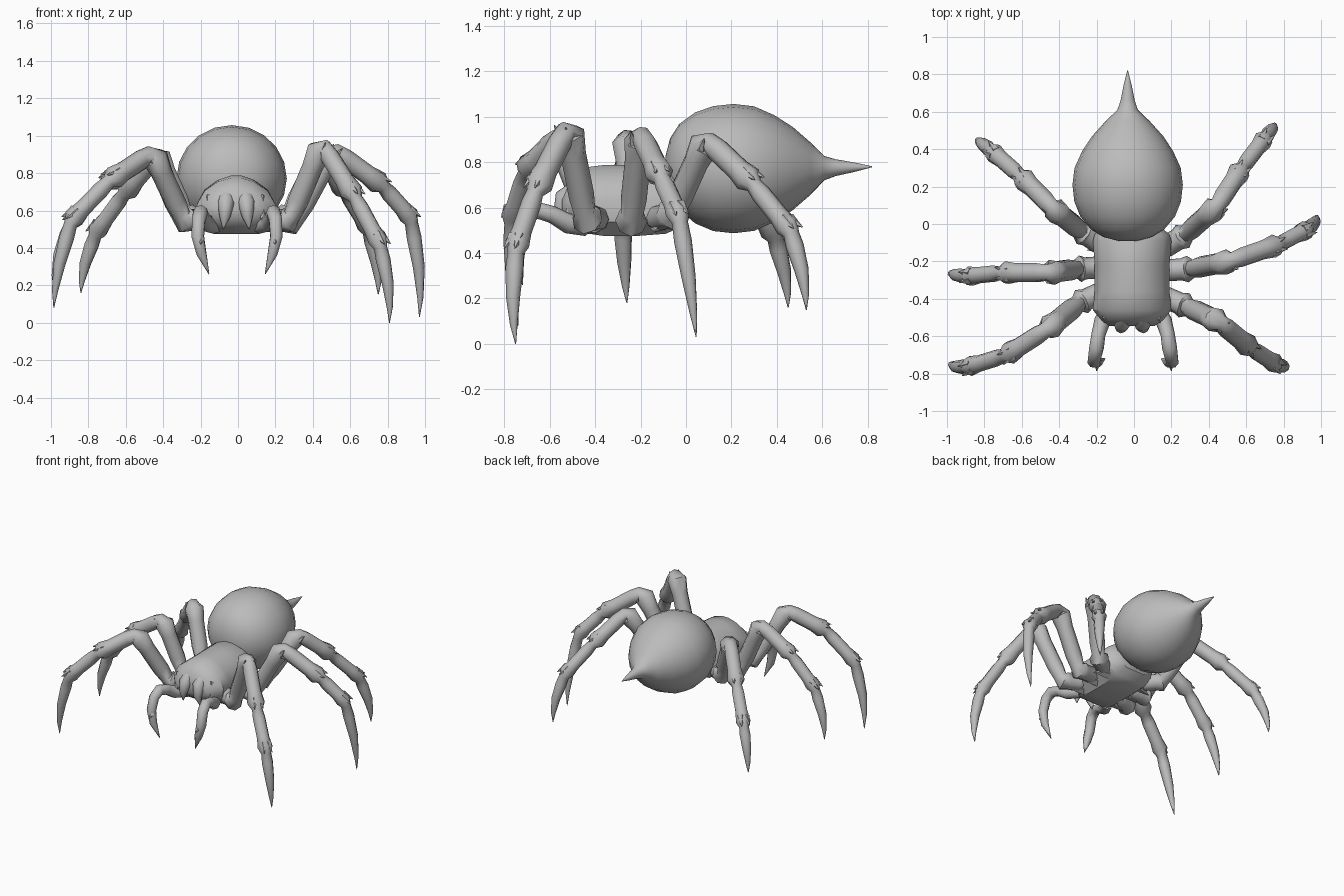
import bpy, bmesh, math
from mathutils import Vector

old = bpy.data.objects.get("Cube")
if old:
    bpy.data.objects.remove(old, do_unlink=True)

grey = bpy.data.materials.new("chitin grey")
grey.use_nodes = True
COLOUR = (0.5, 0.5, 0.5, 1)
grey.diffuse_color = COLOUR
grey.node_tree.nodes["Principled BSDF"].inputs["Base Color"].default_value = COLOUR


def bridge(bm, rings):
    """Skin a list of point rings and cap both ends."""
    loops = [[bm.verts.new(p) for p in ring] for ring in rings]
    n = len(loops[0])
    for a, b in zip(loops, loops[1:]):
        for i in range(n):
            j = (i + 1) % n
            bm.faces.new((a[i], a[j], b[j], b[i]))
    bm.faces.new(loops[0][::-1])
    bm.faces.new(loops[-1])


def finish(name, bm, angle=55):
    bmesh.ops.recalc_face_normals(bm, faces=bm.faces)
    mesh = bpy.data.meshes.new(name)
    bm.to_mesh(mesh)
    bm.free()
    mesh.materials.append(grey)
    ob = bpy.data.objects.new(name, mesh)
    bpy.context.collection.objects.link(ob)
    bpy.ops.object.select_all(action='DESELECT')
    ob.select_set(True)
    bpy.context.view_layer.objects.active = ob
    bpy.ops.object.shade_smooth_by_angle(angle=math.radians(angle))


def tube(bm, stations, sides=8):
    """Round tube through (point, radius) stations, mitred at the bends."""
    pts = [Vector(p) for p, r in stations]
    rings, u = [], None
    for i, (p, r) in enumerate(stations):
        d = (pts[min(i + 1, len(pts) - 1)] - pts[max(i - 1, 0)]).normalized()
        u = d.orthogonal() if u is None else u - d * u.dot(d)
        u.normalize()
        v = d.cross(u)
        turn = [2 * math.pi * k / sides for k in range(sides)]
        rings.append([pts[i] + r * (math.cos(t) * u + math.sin(t) * v) for t in turn])
    bridge(bm, rings)


def spur(bm, base, tip, r):
    tube(bm, [(base, r), (tip, 0.002)], 5)


def leg(name, joints):
    """Segments that swell towards a flared, spurred joint, ending in a claw."""
    bm = bmesh.new()
    pts = [Vector(p) for p in joints]
    radii = [0.062, 0.060, 0.055, 0.047]
    stations = []
    for a, b, r in zip(pts, pts[1:], radii):
        for t, k in ((0.06, 0.8), (0.25, 0.95), (0.7, 0.95), (0.92, 1.15)):
            stations.append((a.lerp(b, t), r * k))
    # curved claw
    a, b = pts[-2], pts[-1]
    side = Vector((a.x, a.y + 0.2, 0)).normalized()
    for t, r, bow in ((0.05, 0.036, 0), (0.2, 0.040, .008), (0.5, 0.032, .02),
                      (0.8, 0.017, .014), (1, 0.002, 0)):
        stations.append((a.lerp(b, t) + side * bow, r))
    tube(bm, stations)
    # spurs on the outer face of each joint
    for i in (2, 3, 4):
        d = (pts[i] - pts[i - 1]).normalized()
        out = Vector((pts[i].x, pts[i].y + 0.2, 0)).normalized() * 0.6 + Vector((0, 0, 0.5))
        out = (out - d * out.dot(d)).normalized()
        r = radii[i - 1]
        for lean in (-0.7, 0.7):
            o = (out + d.cross(out) * lean).normalized()
            base = pts[i] - d * 0.05 + o * r * 0.6
            spur(bm, base, base + d * 0.075 + o * 0.022, 0.028)
    finish(name, bm)


leg("front_left_leg", [(.14, -.38, .55), (.28, -.44, .55), (.45, -.52, .955),
                       (.62, -.66, .68), (.76, -.75, .42), (.81, -.75, 0)])
leg("middle_left_leg", [(.14, -.25, .55), (.3, -.24, .54), (.51, -.2, .925),
                        (.77, -.11, .735), (.925, -.03, .56), (.97, .045, .03)])
leg("back_left_leg", [(.14, -.14, .55), (.27, -.06, .57), (.44, .09, .9),
                      (.57, .29, .71), (.7, .46, .5), (.75, .53, .15)])
leg("front_right_leg", [(-.16, -.36, .55), (-.29, -.42, .55), (-.46, -.56, .91),
                        (-.68, -.7, .765), (-.89, -.765, .55), (-.985, -.74, .08)])
leg("middle_right_leg", [(-.16, -.23, .55), (-.3, -.24, .55), (-.45, -.26, .91),
                         (-.7, -.26, .75), (-.89, -.28, .54), (-.985, -.26, .18)])
leg("back_right_leg", [(-.16, -.12, .55), (-.28, -.04, .57), (-.43, .08, .9),
                       (-.6, .25, .7), (-.76, .39, .48), (-.84, .45, .16)])

# Abdomen: egg drawn out into a tail spike (y, radius, centre height)
bm = bmesh.new()
profile = [(-.09, .05, .78), (-.07, .13, .78), (-.03, .195, .78), (.04, .253, .775),
           (.12, .285, .772), (.21, .295, .772), (.3, .284, .772), (.39, .243, .772),
           (.47, .19, .772), (.55, .118, .772), (.61, .055, .774), (.66, .038, .776),
           (.74, .022, .778), (.82, .002, .78)]
rings = []
for y, r, z in profile:
    turn = [2 * math.pi * k / 20 for k in range(20)]
    rings.append([(-.034 + r * math.cos(t), y, z + .965 * r * math.sin(t)) for t in turn])
bridge(bm, rings)
finish("abdomen", bm)

# Head and thorax: tent-topped sections (y, half width, top, bottom)
bm = bmesh.new()
rings = []
for y, w, top, low in [(-.545, .12, .66, .57), (-.515, .165, .725, .53), (-.46, .21, .775, .49),
                       (-.36, .2, .788, .475), (-.22, .2, .788, .475),
                       (-.09, .21, .785, .485), (-.055, .2, .765, .5), (0, .13, .7, .54)]:
    h = top - low
    half = [(.12, 1), (.45, .93), (.8, .76), (1, .5), (.95, .2), (.6, 0)]
    right = [(-.01 + w * a, y, low + h * b) for a, b in half]
    left = [(-.01 - w * a, y, low + h * b) for a, b in reversed(half)]
    rings.append(right + left)
bridge(bm, rings)
finish("thorax", bm, 40)

# Chelicerae, brow points and feelers, mirrored about the head centre
for word, s in (("left", 1), ("right", -1)):
    bm = bmesh.new()
    tube(bm, [((s * .05 - .01, -.47, .69), .04), ((s * .055 - .01, -.535, .64), .046),
              ((s * .06 - .01, -.555, .57), .03), ((s * .07 - .01, -.545, .5), .003)])
    finish(word + "_fang", bm)

    bm = bmesh.new()
    spur(bm, (s * .12 - .01, -.47, .66), (s * .15 - .01, -.535, .53), .055)
    finish(word + "_brow", bm)

    bm = bmesh.new()
    path = [(.12, -.44, .52, .045), (.165, -.52, .53, .044), (.185, -.59, .57, .038),
            (.195, -.66, .59, .04), (.205, -.71, .55, .037), (.21, -.735, .46, .035),
            (.19, -.74, .37, .028), (.15, -.72, .26, .002)]
    tube(bm, [((s * x - .005, y, z), r) for x, y, z, r in path])
    spur(bm, (s * .195, -.74, .45), (s * .2, -.785, .42), .02)
    finish(word + "_feeler", bm)

    # lower hip plates under the thorax
    bm = bmesh.new()
    for y in (-.4, -.25, -.12):
        spur(bm, (s * .12, y, .525), (s * .25, y - .02, .495), .045)
    finish(word + "_hip_plates", bm)
